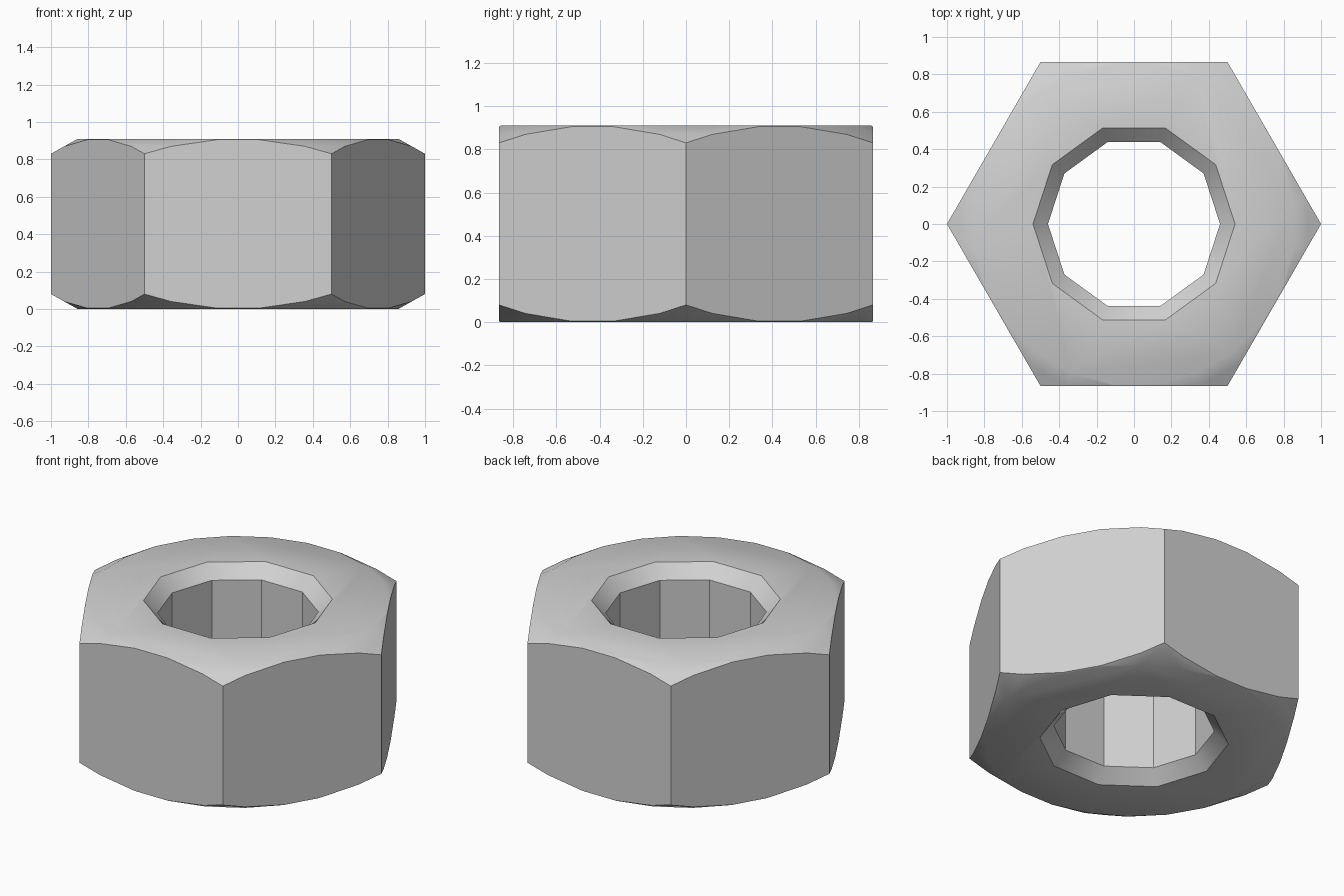
import bpy
import bmesh
from math import cos, sin, pi, radians

cube = bpy.data.objects.get("Cube")
if cube:
    bpy.data.objects.remove(cube, do_unlink=True)

HEIGHT = 0.91
CORNER_DROP = 0.08      # how far the chamfer falls at the hexagon corners
BORE = 0.46             # bore corner radius
BORE_CHAMFER = 0.08
SLOPE = 0.56            # outer chamfer rise per unit of radius

steel = bpy.data.materials.new("grey_steel")
steel.use_nodes = True
grey = (0.64, 0.64, 0.64, 1)
steel.diffuse_color = grey
steel.node_tree.nodes["Principled BSDF"].inputs["Base Color"].default_value = grey


def lathe(name, profile, sides, turn=0.0):
    """Closed solid from (radius, height) rings with the given side count."""
    bm = bmesh.new()
    rings = []
    for r, z in profile:
        angles = [turn + 2 * pi * i / sides for i in range(sides)]
        rings.append([bm.verts.new((r * cos(a), r * sin(a), z)) for a in angles])
    for low, high in zip(rings, rings[1:]):
        for i in range(sides):
            j = (i + 1) % sides
            bm.faces.new((low[i], low[j], high[j], high[i]))
    bm.faces.new(rings[0][::-1])
    bm.faces.new(rings[-1])
    mesh = bpy.data.meshes.new(name)
    bm.to_mesh(mesh)
    bm.free()
    mesh.materials.append(steel)
    obj = bpy.data.objects.new(name, mesh)
    bpy.context.collection.objects.link(obj)
    return obj


def mirrored(lower):
    """Add the same profile points reflected about mid height."""
    return lower + [(r, HEIGHT - z) for r, z in reversed(lower)]


# Hexagonal body, left tall so the chamfer solid trims both ends
nut = lathe("hex_nut", mirrored([(1.0, -0.1)]), 6)

# Double cone that rounds off the corners
half = pi / 24
reach = 0.2
edge = 1 - CORNER_DROP / SLOPE
cone = [(edge / cos(half), 0), ((1 + reach) / cos(half), CORNER_DROP + SLOPE * reach)]
chamfer = lathe("chamfer_cutter", mirrored(cone), 24, half)

# Ten-sided bore with flared mouths
flare = [(BORE + BORE_CHAMFER + 0.1, -0.1), (BORE, BORE_CHAMFER)]
bore = lathe("bore_cutter", mirrored(flare), 10)

for cutter, operation in ((chamfer, 'INTERSECT'), (bore, 'DIFFERENCE')):
    cutter.hide_render = True
    mod = nut.modifiers.new(cutter.name, 'BOOLEAN')
    mod.operation = operation
    mod.solver = 'EXACT'
    mod.object = cutter

# Bake the cuts, then drop the cutters
bpy.context.view_layer.update()
evaluated = nut.evaluated_get(bpy.context.evaluated_depsgraph_get())
baked = bpy.data.meshes.new_from_object(evaluated)
nut.modifiers.clear()
nut.data = baked
nut.data.name = "hex_nut"
for cutter in (chamfer, bore):
    bpy.data.objects.remove(cutter, do_unlink=True)
baked.materials.clear()
baked.materials.append(steel)
for face in baked.polygons:
    face.material_index = 0

# Soft blend from the end faces into the chamfer, crisp flats elsewhere
bpy.ops.object.select_all(action='DESELECT')
nut.select_set(True)
bpy.context.view_layer.objects.active = nut
bpy.ops.object.shade_smooth_by_angle(angle=radians(33))
